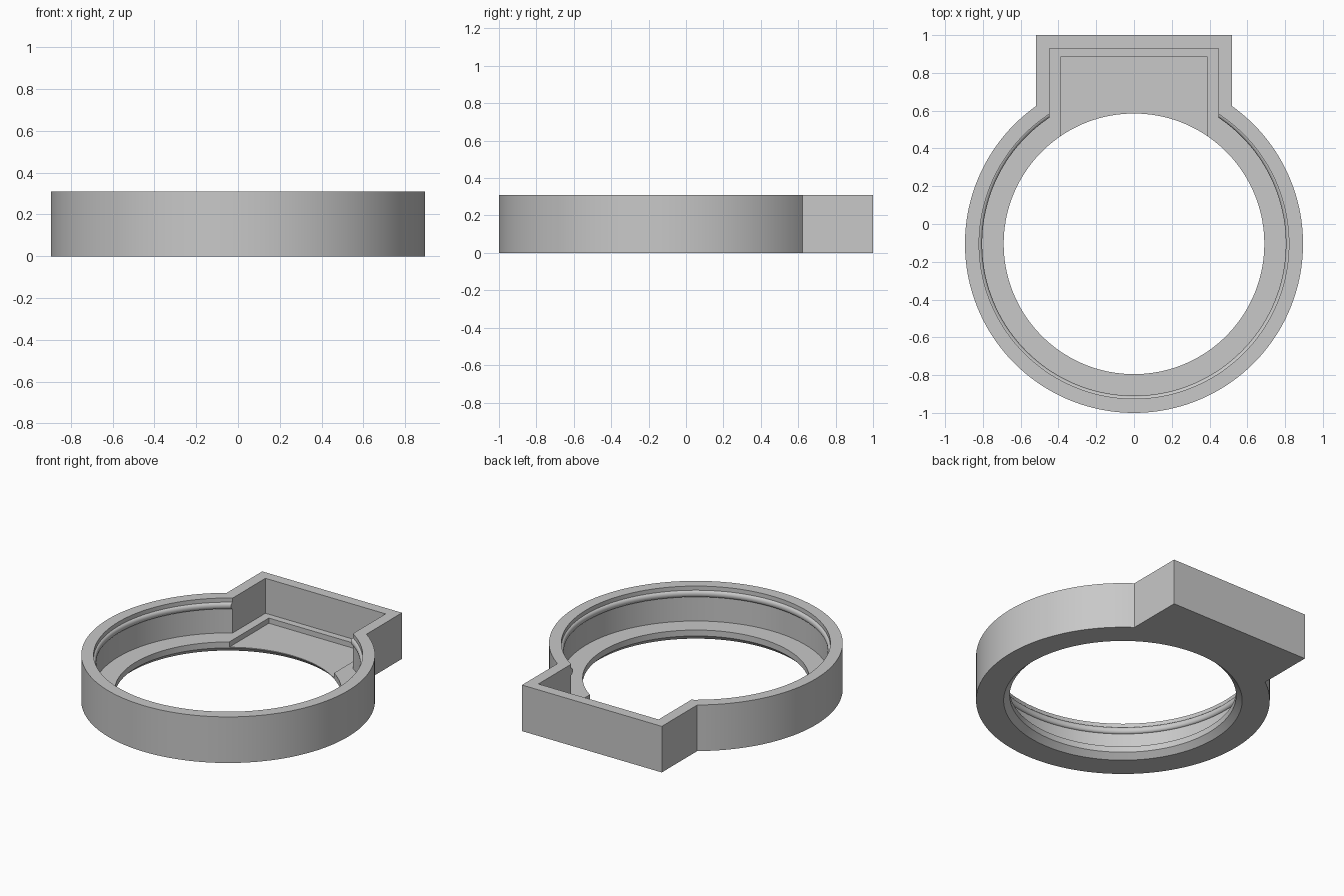
import bpy, bmesh, math

cube = bpy.data.objects.get("Cube")
if cube:
    bpy.data.objects.remove(cube)

CY = -0.105          # centre of the ring in y
HEIGHT = 0.31
FLOOR = 0.075
RADIUS = 0.895
SEGMENTS = 144

grey = bpy.data.materials.new("plain grey")
grey.use_nodes = True
colour = (0.58, 0.58, 0.58, 1)
grey.diffuse_color = colour
grey.node_tree.nodes["Principled BSDF"].inputs["Base Color"].default_value = colour


def to_object(name, bm):
    bmesh.ops.recalc_face_normals(bm, faces=bm.faces)
    mesh = bpy.data.meshes.new(name)
    bm.to_mesh(mesh)
    bm.free()
    mesh.materials.append(grey)
    obj = bpy.data.objects.new(name, mesh)
    bpy.context.collection.objects.link(obj)
    return obj


def prism(name, outline, z0, z1):
    bm = bmesh.new()
    face = bm.faces.new([bm.verts.new((x, y, z0)) for x, y in outline])
    top = bmesh.ops.extrude_face_region(bm, geom=[face])["geom"]
    verts = [v for v in top if isinstance(v, bmesh.types.BMVert)]
    bmesh.ops.translate(bm, verts=verts, vec=(0, 0, z1 - z0))
    return to_object(name, bm)


def block(name, half_width, y0, y1, z0, z1):
    w = half_width
    return prism(name, [(-w, y0), (w, y0), (w, y1), (-w, y1)], z0, z1)


def lathe(name, profile):
    bm = bmesh.new()
    rings = []
    for r, z in profile:
        angles = [2 * math.pi * i / SEGMENTS for i in range(SEGMENTS)]
        rings.append([bm.verts.new((r * math.cos(a), CY + r * math.sin(a), z))
                      for a in angles])
    for low, high in zip(rings, rings[1:]):
        for i in range(SEGMENTS):
            j = (i + 1) % SEGMENTS
            bm.faces.new((low[i], low[j], high[j], high[i]))
    bm.faces.new(rings[0])
    bm.faces.new(rings[-1])
    return to_object(name, bm)


# Housing outline: round ring joined to a square box at the back
box_half = 0.52
start = math.acos(box_half / RADIUS)
sweep = math.pi + 2 * start
outline = [(box_half, 1.0), (-box_half, 1.0)]
for i in range(SEGMENTS + 1):
    a = math.pi - start + sweep * i / SEGMENTS
    outline.append((RADIUS * math.cos(a), CY + RADIUS * math.sin(a)))
housing = prism("ring_housing", outline, 0, HEIGHT)

# Round opening: chamfered hole, floor ledge, wall with a rounded snap bead
wall, bead, bead_z = 0.82, 0.016, 0.26
profile = [(0.747, -0.02), (0.727, 0), (0.69, 0.035), (0.69, FLOOR), (wall, FLOOR)]
for i in range(9):
    t = math.pi * i / 8
    profile.append((wall - bead * math.sin(t), bead_z - 0.022 * math.cos(t)))
profile.append((wall, HEIGHT + 0.1))

cutters = [
    lathe("round_cutter", profile),
    block("box_cutter", 0.447, 0.2, 0.93, FLOOR, HEIGHT + 0.1),
    block("recess_cutter", 0.39, 0.2, 0.885, 0.04, HEIGHT),
]

# Cut the openings and bake the result
for cutter in cutters:
    mod = housing.modifiers.new(cutter.name, "BOOLEAN")
    mod.operation = "DIFFERENCE"
    mod.solver = "EXACT"
    mod.object = cutter
    cutter.hide_render = True
bpy.context.view_layer.objects.active = housing
for obj in bpy.context.selected_objects:
    obj.select_set(False)
housing.select_set(True)
for mod in list(housing.modifiers):
    bpy.ops.object.modifier_apply(modifier=mod.name)
for cutter in cutters:
    bpy.data.objects.remove(cutter)

bpy.ops.object.shade_smooth_by_angle(angle=math.radians(28))
